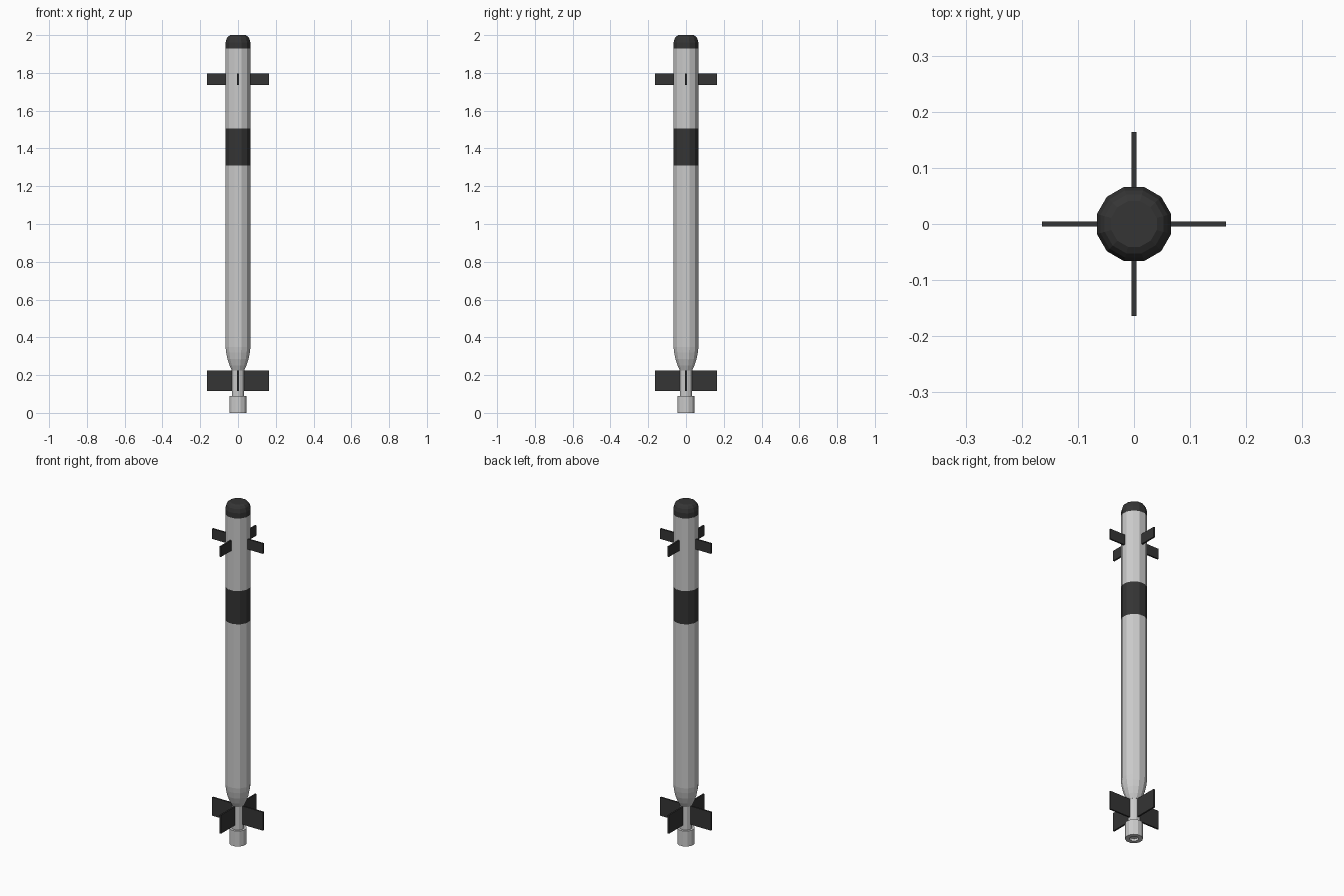
import bpy, bmesh
from math import pi, cos, sin

if "Cube" in bpy.data.objects:
    bpy.data.objects.remove(bpy.data.objects["Cube"])

SIDES = 12
dark = bpy.data.materials.new("dark_grey")
dark.diffuse_color = (0.035, 0.035, 0.035, 1)
dark.use_nodes = True
dark.node_tree.nodes["Principled BSDF"].inputs["Base Color"].default_value = dark.diffuse_color


def finish(name, bm, mat):
    bmesh.ops.recalc_face_normals(bm, faces=bm.faces)
    me = bpy.data.meshes.new(name)
    bm.to_mesh(me)
    bm.free()
    ob = bpy.data.objects.new(name, me)
    bpy.context.collection.objects.link(ob)
    if mat:
        me.materials.append(mat)
    return ob


def lathe(name, profile, mat=None):
    """Faceted turned part from (radius, z) points, flats facing the axes, ends capped."""
    bm = bmesh.new()
    rings = []
    for r, z in profile:
        rings.append([bm.verts.new((r * cos((i + 0.5) * 2 * pi / SIDES),
                                    r * sin((i + 0.5) * 2 * pi / SIDES), z))
                      for i in range(SIDES)])
    for a, b in zip(rings, rings[1:]):
        for i in range(SIDES):
            j = (i + 1) % SIDES
            bm.faces.new((a[i], a[j], b[j], b[i]))
    bm.faces.new(rings[0])
    bm.faces.new(rings[-1])
    return finish(name, bm, mat)


def fin_set(name, inner, outer, z0, z1, thick=0.009):
    """Four flat rectangular fins in a cross."""
    for k in range(4):
        bm = bmesh.new()
        bmesh.ops.create_cube(bm, size=1)
        for v in bm.verts:
            v.co = (inner if v.co.x < 0 else outer,
                    v.co.y * thick,
                    z0 if v.co.z < 0 else z1)
        ob = finish(f"{name}_{k + 1}", bm, dark)
        ob.rotation_euler.z = k * pi / 2


R = 0.0685
# main tube with tapered tail, dark band, front tube, rounded nose
lathe("rear_body", [(0.034, 0.225), (0.046, 0.25), (0.058, 0.285),
                    (0.065, 0.32), (R, 0.35), (R, 1.31)])
lathe("dark_band", [(R, 1.31), (R, 1.505)], dark)
lathe("front_body", [(R, 1.505), (R, 1.93)])
lathe("nose_cap", [(R, 1.93), (R, 1.96), (0.062, 1.982),
                   (0.054, 1.993), (0.042, 2.0)], dark)

# tail boom and nozzle with a shallow bore
lathe("tail_boom", [(0.033, 0.085), (0.033, 0.235)])
lathe("nozzle", [(0.022, 0.012), (0.024, 0.0), (0.047, 0.0), (0.047, 0.09), (0.03, 0.09)])

# fins
fin_set("front_fin", 0.05, 0.164, 1.737, 1.797)
fin_set("tail_fin", 0.025, 0.164, 0.117, 0.225)
